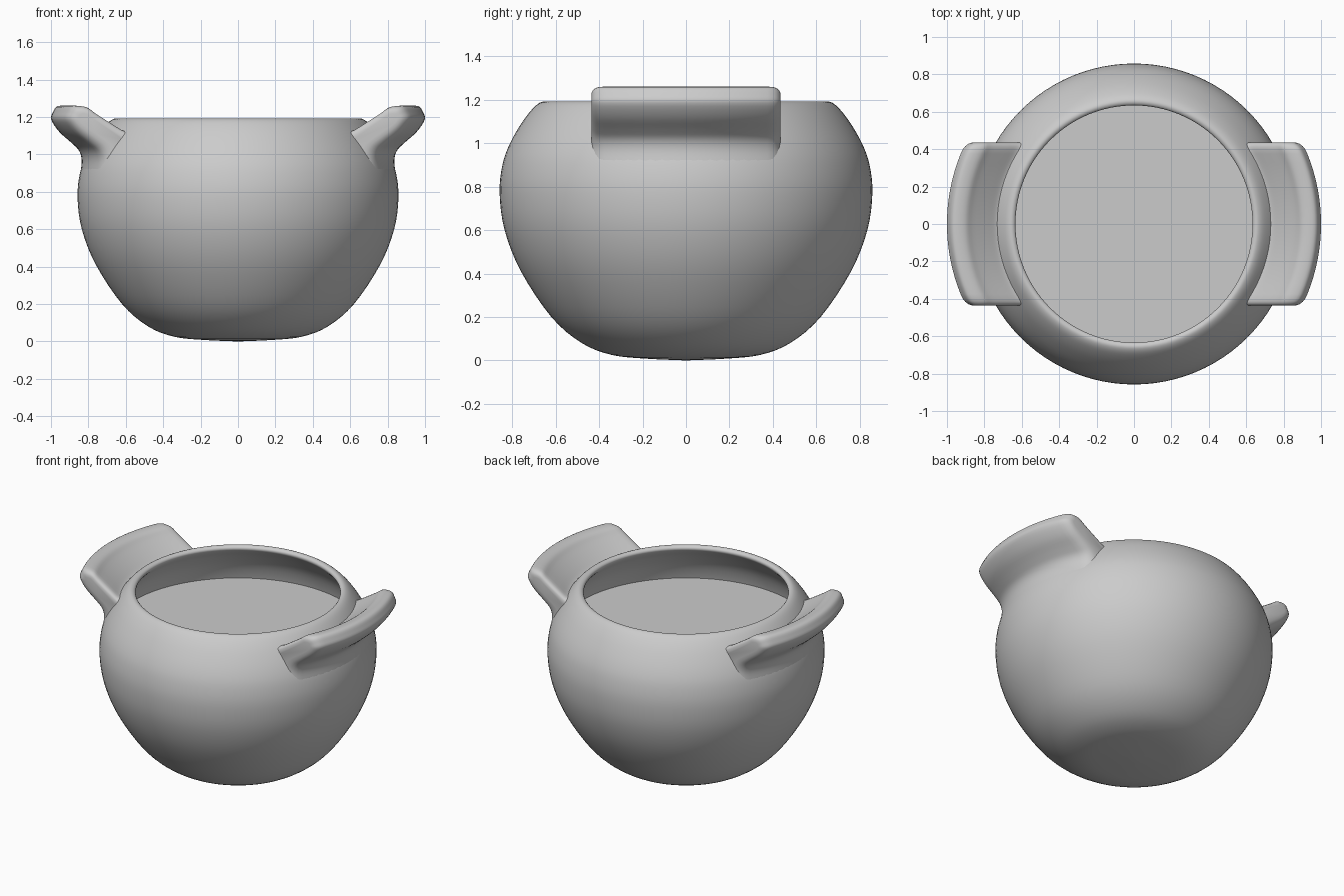
import bpy, bmesh
from math import cos, sin, pi, sqrt
from mathutils import Vector

if "Cube" in bpy.data.objects:
    bpy.data.objects.remove(bpy.data.objects["Cube"])


def spline(pts, n):
    """Smooth curve through the given 2D points."""
    p = [Vector(q) for q in pts]
    p = [2 * p[0] - p[1]] + p + [2 * p[-1] - p[-2]]
    out = []
    for a, b, c, d in zip(p, p[1:], p[2:], p[3:]):
        for i in range(n):
            t = i / n
            out.append(0.5 * (2 * b + (c - a) * t + (2 * a - 5 * b + 4 * c - d) * t * t
                              + (3 * b - a - 3 * c + d) * t ** 3))
    return out + [p[-2]]


def loft(name, rings, wrap, closed_section):
    """Skin a list of rings; wrap joins last ring to first, otherwise ends are capped."""
    bm = bmesh.new()
    rows = [[bm.verts.new(v) for v in r] for r in rings]
    n = len(rows[0])
    for a, b in zip(rows, rows[1:] + (rows[:1] if wrap else [])):
        for i in range(n if closed_section else n - 1):
            j = (i + 1) % n
            bm.faces.new((a[i], a[j], b[j], b[i]))
    if not wrap:
        bm.faces.new(rows[0])
        bm.faces.new(rows[-1])
    bmesh.ops.remove_doubles(bm, verts=bm.verts, dist=1e-5)
    bmesh.ops.recalc_face_normals(bm, faces=bm.faces)
    me = bpy.data.meshes.new(name)
    bm.to_mesh(me)
    bm.free()
    ob = bpy.data.objects.new(name, me)
    bpy.context.collection.objects.link(ob)
    bpy.ops.object.select_all(action='DESELECT')
    ob.select_set(True)
    bpy.context.view_layer.objects.active = ob
    bpy.ops.object.shade_smooth_by_angle(angle=0.9)
    return ob


# Pot: outer wall, rounded rim and inner wall turned in one go
outer = [(0, 0), (0.18, 0.008), (0.34, 0.025), (0.48, 0.08), (0.62, 0.2), (0.76, 0.41),
         (0.835, 0.6), (0.858, 0.77), (0.845, 0.9), (0.81, 1.0), (0.752, 1.1),
         (0.70, 1.165), (0.665, 1.19)]
inner = [(0.642, 1.187), (0.634, 1.17), (0.65, 1.145), (0.70, 1.09), (0.76, 1.0), (0.80, 0.88),
         (0.808, 0.77), (0.785, 0.6), (0.71, 0.42), (0.57, 0.23), (0.32, 0.08), (0, 0.06)]
profile = spline(outer + inner, 4)
STEPS = 96
angles = [2 * pi * k / STEPS for k in range(STEPS)]
loft("pot_body", [[(p.x * cos(a), p.x * sin(a), p.y) for p in profile] for a in angles],
     True, False)

# Contents: flat surface filling the pot below the rim
bpy.ops.mesh.primitive_circle_add(vertices=STEPS, radius=0.805, fill_type='NGON',
                                  location=(0, 0, 0.9))
bpy.context.object.name = "contents_surface"

# Handle: slanted slab section, flared into the wall, swept round the pot
section = spline([(0.715, 1.125), (0.74, 1.132), (0.79, 1.168), (0.86, 1.22), (0.905, 1.254),
                  (0.965, 1.258), (0.99, 1.225), (0.998, 1.185), (0.955, 1.12), (0.89, 1.062),
                  (0.85, 1.02), (0.836, 0.97), (0.842, 0.90)], 4)
section += [Vector((0.80, 0.95)), Vector((0.73, 1.09))]
core_a, core_b = Vector((0.765, 1.07)), Vector((0.93, 1.19))


def slice_at(y, s):
    """Section at depth y, shrunk towards its core line by s."""
    ring = []
    d = core_b - core_a
    for p in section:
        t = min(1, max(0, (p - core_a).dot(d) / d.length_squared))
        core = core_a + d * t
        q = core + (p - core) * s
        ring.append((sqrt(q.x ** 2 - y * y), y, q.y))
    return ring


ends = [(0.436, 0.4), (0.434, 0.62), (0.428, 0.78), (0.416, 0.91), (0.40, 0.98)]
stations = [(-y, s) for y, s in ends]
stations += [(-0.375 + 0.75 * i / 16, 1) for i in range(17)]
stations += ends[::-1]
handle = loft("side_handles", [slice_at(y, s) for y, s in stations], False, True)
mirror = handle.modifiers.new("Mirror", 'MIRROR')
mirror.use_axis = (True, False, False)
